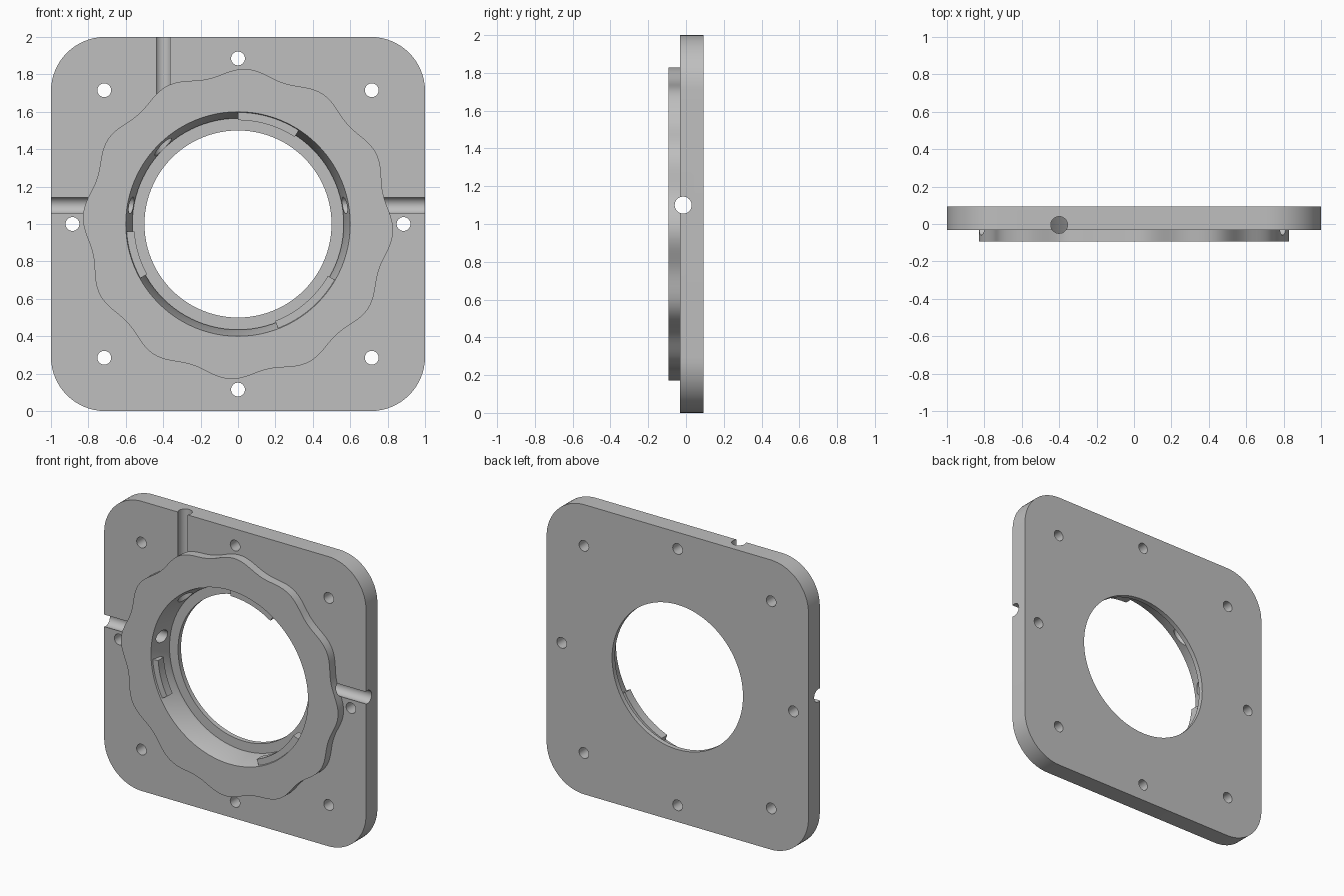
import bpy, bmesh
from math import sin, cos, radians, pi, tau
from mathutils import Vector

if "Cube" in bpy.data.objects:
    bpy.data.objects.remove(bpy.data.objects["Cube"], do_unlink=True)

metal = bpy.data.materials.new("satin grey metal")
metal.use_nodes = True
grey = (0.52, 0.52, 0.52, 1)
metal.diffuse_color = grey
metal.node_tree.nodes["Principled BSDF"].inputs["Base Color"].default_value = grey

FRONT, STEP, BACK = -0.0925, -0.032, 0.0925
MID = 1.0


def loft(name, loops):
    """Capped solid through a series of matching point loops."""
    bm = bmesh.new()
    rings = [[bm.verts.new(p) for p in loop] for loop in loops]
    n = len(rings[0])
    for a, b in zip(rings, rings[1:]):
        for i in range(n):
            j = (i + 1) % n
            bm.faces.new((a[i], a[j], b[j], b[i]))
    bm.faces.new(rings[0])
    bm.faces.new(rings[-1])
    bmesh.ops.recalc_face_normals(bm, faces=bm.faces)
    mesh = bpy.data.meshes.new(name)
    bm.to_mesh(mesh)
    bm.free()
    mesh.materials.append(metal)
    obj = bpy.data.objects.new(name, mesh)
    bpy.context.collection.objects.link(obj)
    return obj


def prism(name, outline, y0, y1):
    return loft(name, [[(x, y, z) for x, z in outline] for y in (y0, y1)])


def arc(r, a0, a1, n, cx=0, cz=MID):
    return [(cx + r * cos(radians(a0 + (a1 - a0) * i / n)),
             cz + r * sin(radians(a0 + (a1 - a0) * i / n))) for i in range(n + 1)]


def circle(r, n, cx=0, cz=MID):
    return arc(r, 0, 360, n, cx, cz)[:-1]


def rod(name, start, end, r, n=32):
    """Round bar between two points."""
    start, end = Vector(start), Vector(end)
    turn = (end - start).to_track_quat("Z", "Y")
    ring = [turn @ Vector((r * cos(tau * i / n), r * sin(tau * i / n), 0)) for i in range(n)]
    return loft(name, [[start + p for p in ring], [end + p for p in ring]])


def boolean(target, tool, operation):
    mod = target.modifiers.new(operation.title(), "BOOLEAN")
    mod.object, mod.operation, mod.solver = tool, operation, "EXACT"
    bpy.context.view_layer.objects.active = target
    bpy.ops.object.modifier_apply(modifier=mod.name)
    bpy.data.objects.remove(tool, do_unlink=True)


# Square plate with rounded corners
R = 0.29
corner = 1 - R
outline = []
for k, (sx, sz) in enumerate([(1, 1), (-1, 1), (-1, -1), (1, -1)]):
    outline += arc(R, 90 * k, 90 * k + 90, 16, sx * corner, MID + sz * corner)
plate = prism("mounting_plate", outline, STEP, BACK)

# Raised collar with twelve soft lobes, sunk into the plate
wave = []
for i in range(192):
    a = tau * i / 192
    r = 0.811 + 0.019 * cos(12 * (a + radians(3)))
    wave.append((r * cos(a), MID + r * sin(a)))
boolean(plate, prism("collar", wave, FRONT, 0.02), "UNION")

# Tapered bore with a narrow ledge at the back
steps = [(0.61, -0.13), (0.565, 0.04), (0.565, 0.06), (0.5, 0.06), (0.5, 0.2)]
bore = loft("bore_cutter", [[(x, y, z) for x, z in circle(r, 96)] for r, y in steps])
boolean(plate, bore, "DIFFERENCE")

# Screw holes: four at the corners, four on the axes
spots = [(sx * 0.715, sz * 0.715) for sx in (-1, 1) for sz in (-1, 1)]
spots += [(s * 0.885, 0) for s in (-1, 1)] + [(0, s * 0.885) for s in (-1, 1)]
for x, z in spots:
    boolean(plate, rod("screw_cutter", (x, -0.2, MID + z), (x, 0.2, MID + z), 0.037, 24),
            "DIFFERENCE")

# Drilled channels: one from each side and one from the top edge
for s in (-1, 1):
    boolean(plate, rod("side_channel_cutter", (s * 0.5, -0.015, 1.1), (s * 1.1, -0.015, 1.1), 0.045),
            "DIFFERENCE")
boolean(plate, rod("top_channel_cutter", (-0.4, -0.005, 1.36), (-0.4, -0.005, 2.1), 0.045),
        "DIFFERENCE")

# Three locking tabs on the bore wall
parts = [plate]
for name, a0, a1 in [("upper", 57, 90), ("right", 184, 209), ("lower", 291, 330)]:
    shape = arc(0.62, a0, a1, 16) + arc(0.555, a1, a0, 16)
    parts.append(prism(name + "_locking_tab", shape, -0.08, -0.02))

for obj in parts:
    bpy.ops.object.select_all(action="DESELECT")
    obj.select_set(True)
    bpy.context.view_layer.objects.active = obj
    bpy.ops.object.shade_smooth_by_angle(angle=radians(30))
